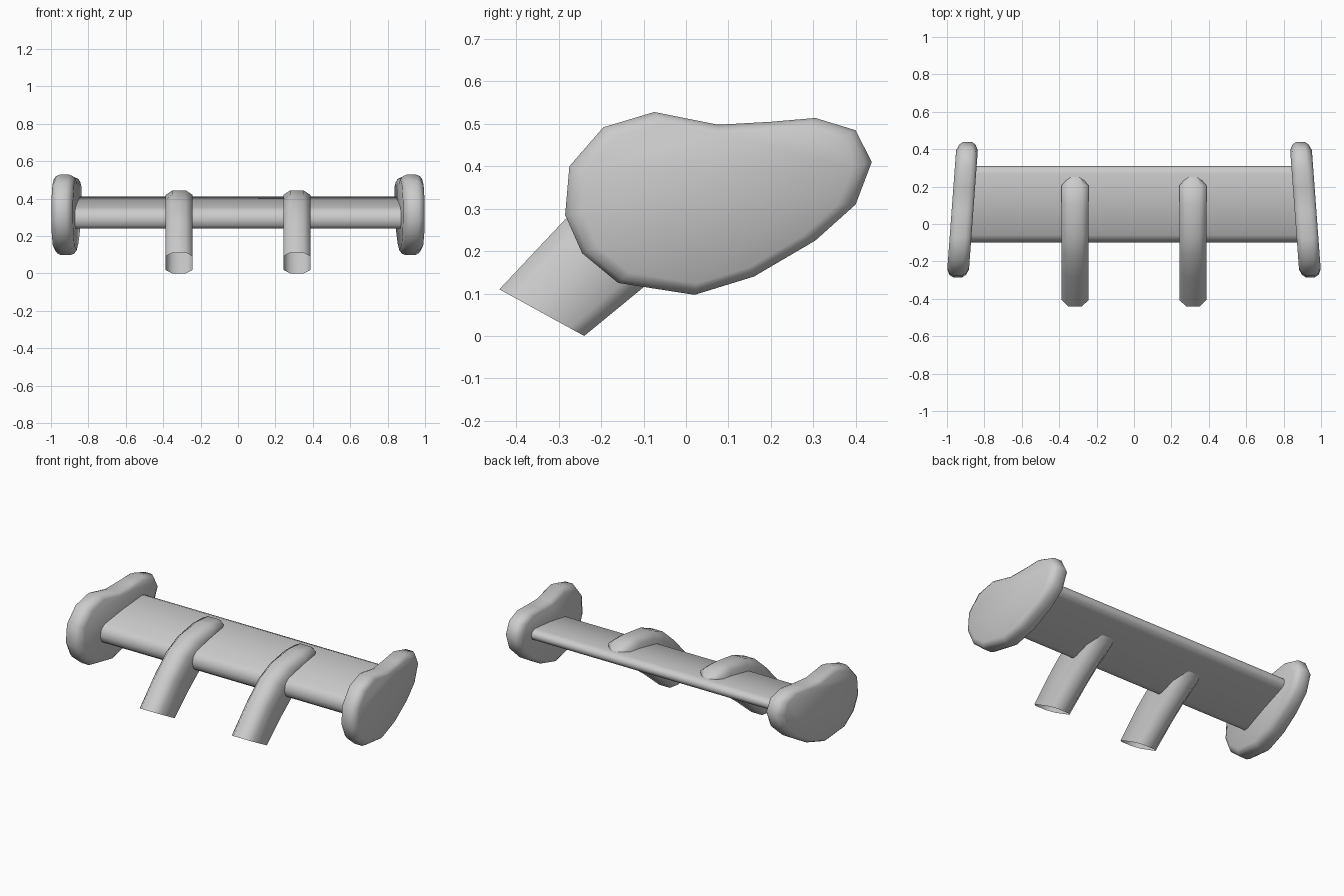
import bpy, bmesh, math

if "Cube" in bpy.data.objects:
    bpy.data.objects.remove(bpy.data.objects["Cube"])

grey = bpy.data.materials.new("light_grey")
grey.diffuse_color = (0.6, 0.6, 0.6, 1)
grey.use_nodes = True
grey.node_tree.nodes["Principled BSDF"].inputs["Base Color"].default_value = grey.diffuse_color


def loft(name, rings, cap_start=True, cap_end=True, angle=60):
    """Skin a list of equal-length closed rings into one smooth object."""
    bm = bmesh.new()
    vs = [[bm.verts.new(p) for p in ring] for ring in rings]
    n = len(vs[0])
    for a, b in zip(vs, vs[1:]):
        for i in range(n):
            j = (i + 1) % n
            bm.faces.new((a[i], a[j], b[j], b[i]))
    if cap_start:
        bm.faces.new(vs[0][::-1])
    if cap_end:
        bm.faces.new(vs[-1])
    bmesh.ops.recalc_face_normals(bm, faces=bm.faces)
    mesh = bpy.data.meshes.new(name)
    bm.to_mesh(mesh)
    bm.free()
    mesh.materials.append(grey)
    ob = bpy.data.objects.new(name, mesh)
    bpy.context.collection.objects.link(ob)
    bpy.ops.object.select_all(action='DESELECT')
    ob.select_set(True)
    bpy.context.view_layer.objects.active = ob
    bpy.ops.object.shade_smooth_by_angle(angle=math.radians(angle))
    return ob


# Wing blade: rounded slab rising towards the back
wing = [(-.10, .29), (-.09, .33), (-.06, .352), (.10, .385), (.27, .41),
        (.30, .40), (.31, .38), (.30, .355), (.27, .342), (.10, .292),
        (-.04, .243), (-.07, .24), (-.09, .255)]
loft("wing_blade", [[(x, y, z) for y, z in wing] for x in (-.9, .9)])

# End plates: rounded kidney outline, toed in towards the back
outline = [(-.285, .285), (-.275, .40), (-.195, .492), (-.075, .528), (.075, .498),
           (.20, .505), (.305, .514), (.40, .485), (.438, .41), (.40, .31),
           (.305, .225), (.16, .14), (.02, .097), (-.16, .125), (-.245, .195)]
CY, CZ = .06, .32
for side, label in ((-1, "left"), (1, "right")):
    rings = []
    for t, s in ((-.058, .88), (-.045, .96), (-.025, 1), (.025, 1), (.045, .96), (.058, .88)):
        ring = []
        for y, z in outline:
            y, z = CY + (y - CY) * s, CZ + (z - CZ) * s
            ring.append((side * (.943 - .074 * (y + .28) + t), y, z))
        rings.append(ring)
    loft("end_plate_" + label, rings)

# Struts: bent chamfered tubes, open at the foot; (upper point, lower point, width)
sections = [((-.44, .11), (-.24, .0), 1), ((-.285, .275), (-.10, .115), 1),
            ((-.17, .375), (.0, .19), 1), ((-.06, .422), (.08, .25), 1),
            ((.10, .443), (.14, .30), 1), ((.21, .435), (.18, .33), 1),
            ((.255, .405), (.21, .36), .5)]
# Octagon: (half-width position, depth from upper to lower)
octagon = [(-.037, 0), (.037, 0), (.073, .17), (.073, .83),
           (.037, 1), (-.037, 1), (-.073, .83), (-.073, .17)]
for side, label in ((-1, "left"), (1, "right")):
    rings = [[(side * .315 + x * w, u[0] + (l[0] - u[0]) * d, u[1] + (l[1] - u[1]) * d)
              for x, d in octagon] for u, l, w in sections]
    loft("strut_" + label, rings, cap_start=False)
